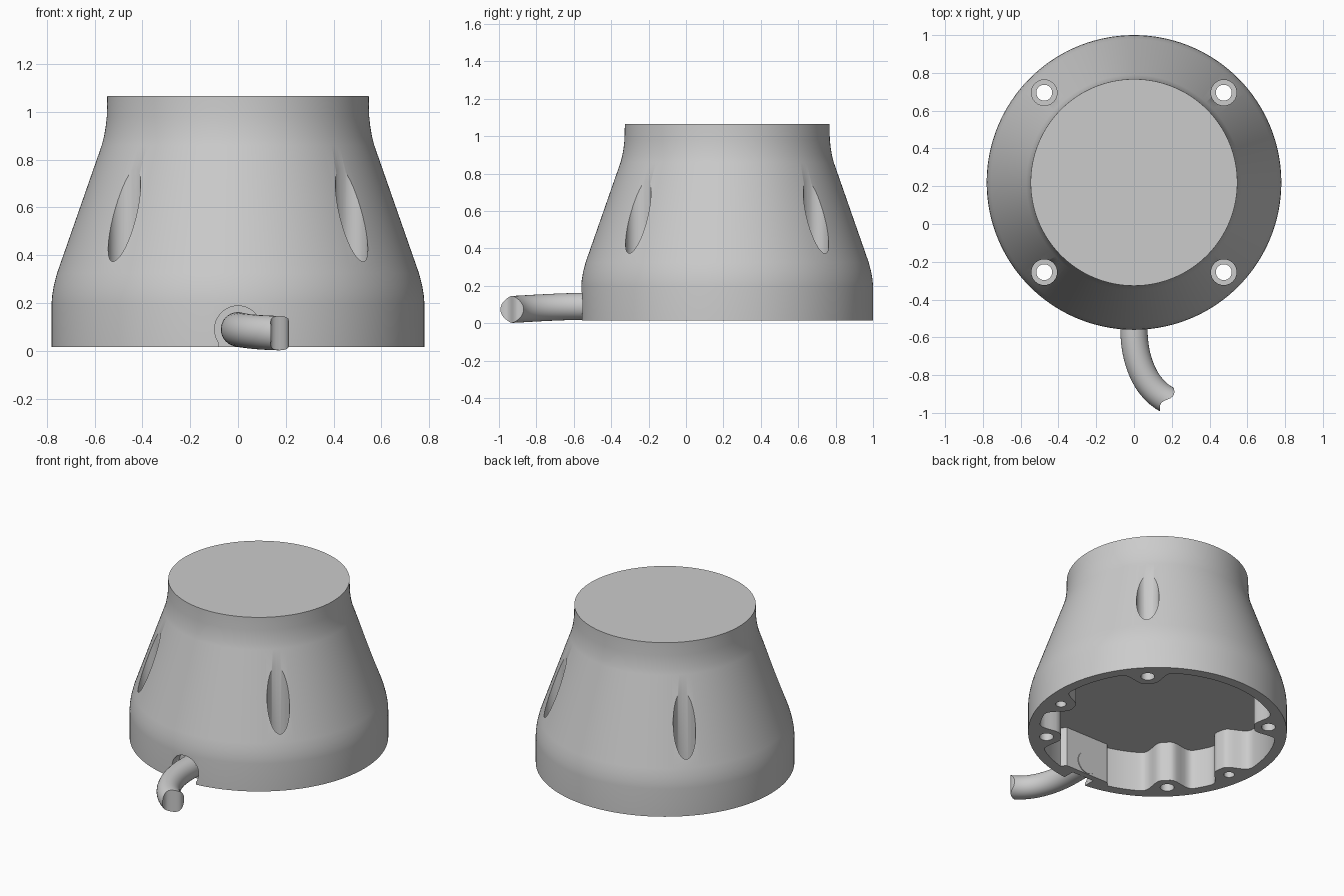
import bpy, bmesh, math
from mathutils import Vector

if "Cube" in bpy.data.objects:
    bpy.data.objects.remove(bpy.data.objects["Cube"])

CY = 0.22            # body axis position in y
BASE = 0.015         # underside of the housing
CEIL = 0.28          # ceiling of the underside cavity
LUG_R = 0.672        # bolt circle radius
N = 240

grey = bpy.data.materials.new("plain grey")
grey.diffuse_color = (0.6, 0.6, 0.6, 1)
grey.use_nodes = True
grey.node_tree.nodes["Principled BSDF"].inputs["Base Color"].default_value = grey.diffuse_color


def make_object(name, bm):
    bmesh.ops.recalc_face_normals(bm, faces=bm.faces)
    me = bpy.data.meshes.new(name)
    bm.to_mesh(me)
    bm.free()
    me.materials.append(grey)
    ob = bpy.data.objects.new(name, me)
    bpy.context.collection.objects.link(ob)
    return ob


def select(ob):
    bpy.ops.object.select_all(action='DESELECT')
    ob.select_set(True)
    bpy.context.view_layer.objects.active = ob


def smooth(ob):
    select(ob)
    bpy.ops.object.shade_smooth_by_angle(angle=math.radians(30))


def bridge(bm, a, b):
    n = len(a)
    for i in range(n):
        j = (i + 1) % n
        bm.faces.new((a[i], a[j], b[j], b[i]))


# Underside cavity outline: round wall, six filleted screw lugs, flat cable pad
bolt_angles = [math.radians(a) for a in (45, 135, 225, 315)]
small_angles = [math.radians(a) for a in (-10, 190)]


def cavity_radius(a):
    r = 0.715
    for c in bolt_angles + small_angles:
        d = LUG_R * abs(math.remainder(a - c, 2 * math.pi))
        r -= 0.13 * math.exp(-(d / 0.1) ** 4)
    front = math.remainder(a + math.pi / 2, 2 * math.pi)
    if abs(math.sin(front)) * 0.68 < 0.17 and math.cos(front) > 0:
        r = min(r, 0.66 / math.cos(front))
    return r


# Housing: outer profile swept round, closed by top, rim and cavity
outer = [(0.78, BASE), (0.78, 0.2), (0.777, 0.235), (0.77, 0.275), (0.757, 0.325),
         (0.57, 0.86), (0.561, 0.895), (0.554, 0.935), (0.549, 0.98), (0.547, 1.065)]
bm = bmesh.new()
angles = [2 * math.pi * i / N for i in range(N)]


def loop(radius, z):
    return [bm.verts.new((radius(a) * math.cos(a), CY + radius(a) * math.sin(a), z))
            for a in angles]


rings = [loop(cavity_radius, CEIL), loop(cavity_radius, BASE)]
rings += [loop(lambda a, r=r: r, z) for r, z in outer]
for lo, hi in zip(rings, rings[1:]):
    bridge(bm, lo, hi)
bm.faces.new(rings[0])
bm.faces.new(rings[-1])
housing = make_object("housing", bm)


# Cutters
def cut(bm):
    cutter = make_object("cutter", bm)
    cutter.hide_render = True
    select(housing)
    m = housing.modifiers.new("cut", 'BOOLEAN')
    m.operation = 'DIFFERENCE'
    m.solver = 'EXACT'
    m.object = cutter
    bpy.ops.object.modifier_apply(modifier=m.name)
    bpy.data.objects.remove(cutter, do_unlink=True)


def cylinder(r, length, center, along_y=False):
    bm = bmesh.new()
    bmesh.ops.create_cone(bm, cap_ends=True, segments=48, radius1=r, radius2=r, depth=length)
    if along_y:
        for v in bm.verts:
            v.co = (v.co.x, v.co.z, v.co.y)
    bmesh.ops.translate(bm, verts=bm.verts, vec=center)
    return bm


def bore(r, angle, z0, z1):
    cut(cylinder(r, z1 - z0, (LUG_R * math.cos(angle), CY + LUG_R * math.sin(angle),
                              (z0 + z1) / 2)))


# Bolt holes with deep counterbores, and two blind screw holes
for a in bolt_angles:
    bore(0.068, a, 0.2, 1.0)
    bore(0.042, a, -0.1, 0.3)
for a in small_angles:
    bore(0.032, a, -0.1, 0.2)

# Cable notch in the front wall, open at the rim
cut(cylinder(0.098, 0.15, (0, CY - 0.775, 0.09), True))
bm = bmesh.new()
bmesh.ops.create_cube(bm, size=1)
for v in bm.verts:
    v.co = (v.co.x * 0.16, CY - 0.775 + v.co.y * 0.15, v.co.z * 0.09)
cut(bm)
smooth(housing)

# Cable: straight through the wall, then curving to the right
p = [Vector(c) for c in ((0, -0.56, 0.09), (0, -0.72, 0.088),
                         (0.06, -0.87, 0.076), (0.175, -0.93, 0.074))]
path = [Vector((0, -0.435, 0.09))]
for i in range(17):
    t = i / 16
    u = 1 - t
    path.append(p[0] * u**3 + p[1] * 3 * u * u * t + p[2] * 3 * u * t * t + p[3] * t**3)

bm = bmesh.new()
S = 32
tube = []
for i, c in enumerate(path):
    t = path[min(i + 1, len(path) - 1)] - path[max(i - 1, 0)]
    t.z = 0
    t.normalize()
    side = Vector((-t.y, t.x, 0))
    ring = []
    for k in range(S):
        a = 2 * math.pi * k / S
        co = c + 0.072 * (math.cos(a) * side + Vector((0, 0, math.sin(a))))
        if i == len(path) - 1:      # wavy broken end
            co += t * 0.018 * math.sin(math.pi * math.cos(a))
        ring.append(bm.verts.new(co))
    tube.append(ring)
for a, b in zip(tube, tube[1:]):
    bridge(bm, a, b)
bm.faces.new(tube[0])
end = tube[-1]
for k in range(S // 2):             # end cap in vertical strips
    quad = [end[k], end[k + 1], end[-(k + 1) % S], end[-k % S]]
    bm.faces.new(list(dict.fromkeys(quad)))
smooth(make_object("cable", bm))
